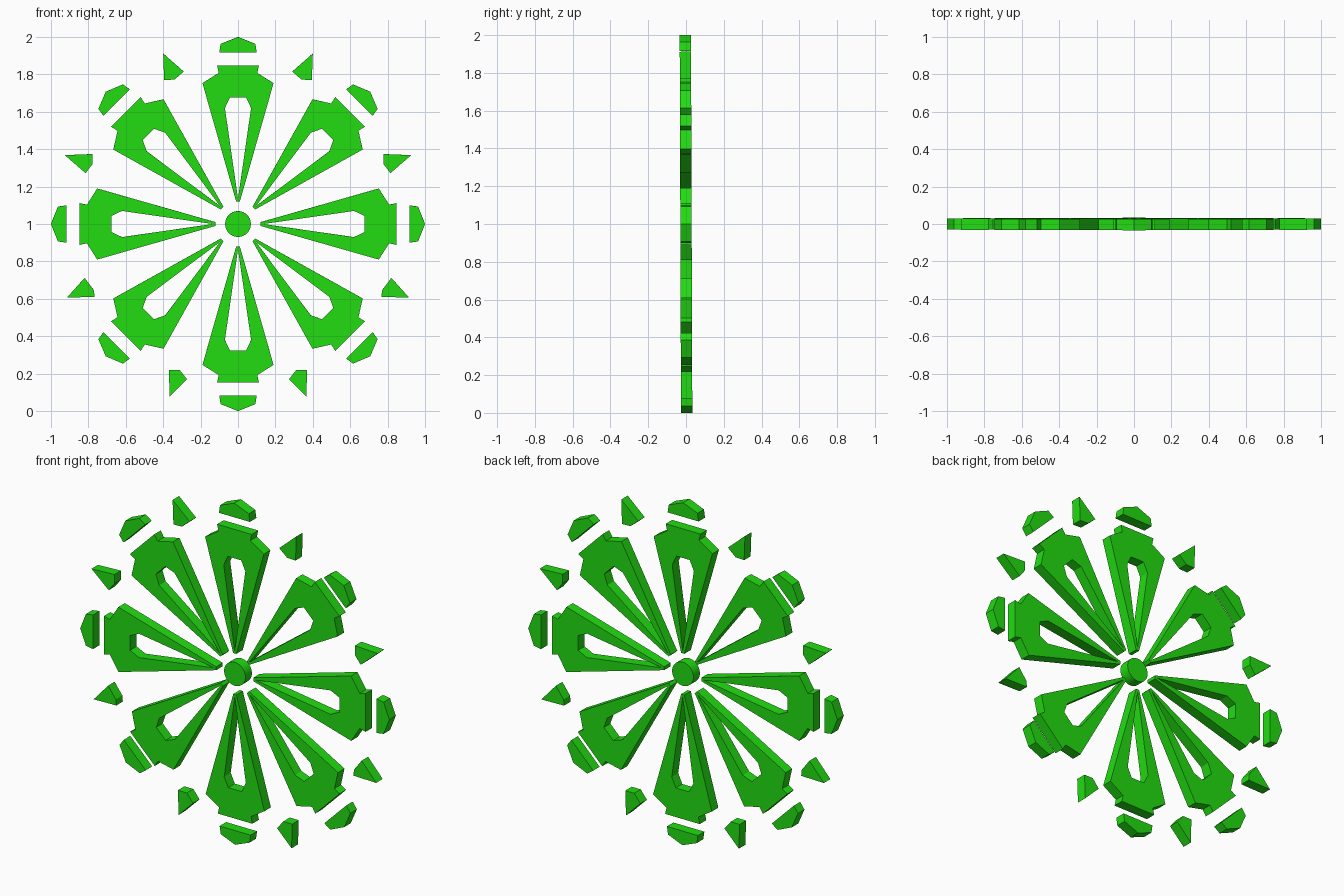
import bpy
import math

if "Cube" in bpy.data.objects:
    bpy.data.objects.remove(bpy.data.objects["Cube"])

HALF_DEPTH = 0.03
TILT = 0.0035  # the whole wheel leans very slightly forward

mat = bpy.data.materials.new("green")
mat.diffuse_color = (0.016, 0.72, 0.006, 1)
mat.use_nodes = True
mat.node_tree.nodes["Principled BSDF"].inputs["Base Color"].default_value = mat.diffuse_color


def rotate(points, angle):
    c, s = math.cos(angle), math.sin(angle)
    return [(x * c + y * s, y * c - x * s) for x, y in points]


def mirror_x(half):
    """Close a right-hand half outline with its mirror image."""
    return half + [(-x, y) for x, y in reversed(half) if abs(x) > 1e-6]


def plate(name, loops):
    """Flat plate from an outline and optional holes, standing upright at z = 1."""
    cu = bpy.data.curves.new(name, 'CURVE')
    cu.dimensions = '2D'
    cu.fill_mode = 'BOTH'
    cu.extrude = HALF_DEPTH
    for pts in loops:
        sp = cu.splines.new('POLY')
        sp.points.add(len(pts) - 1)
        for p, (x, y) in zip(sp.points, pts):
            p.co = (x, y, 0, 1)
        sp.use_cyclic_u = True
        sp.use_smooth = False
    ob = bpy.data.objects.new(name, cu)
    bpy.context.collection.objects.link(ob)
    ob.rotation_euler = (math.pi / 2 + TILT, 0, 0)
    ob.location = (0, 0, 1)
    bpy.ops.object.select_all(action='DESELECT')
    ob.select_set(True)
    bpy.context.view_layer.objects.active = ob
    bpy.ops.object.convert(target='MESH')
    ob = bpy.context.object
    ob.data.materials.clear()
    ob.data.materials.append(mat)
    return ob


# Round hub
hub = plate("hub", [[(0.069 * math.cos(i * math.tau / 32), 0.069 * math.sin(i * math.tau / 32))
                     for i in range(32)]])
bpy.ops.object.shade_smooth_by_angle(angle=math.radians(30))

# Eight open petals, each with a separate pointed tip
petal = mirror_x([(0.01, 0.12), (0.19, 0.753), (0.103, 0.808), (0.112, 0.847)])
slot = mirror_x([(0, 0.135), (0.07, 0.62), (0.043, 0.677)])
tip = mirror_x([(0.10, 0.917), (0.093, 0.963), (0, 1.0)])
for i in range(8):
    a = i * math.pi / 4
    plate(f"petal_{i}", [rotate(petal, a), rotate(slot, a)])
    plate(f"petal_tip_{i}", [rotate(tip, a)])

# Small shards between the tips, mirrored left and right
shards = {
    "upper_shard": [(0.40, 0.912), (0.395, 0.77), (0.34, 0.772), (0.29, 0.815)],
    "upper_side_shard": [(0.926, 0.368), (0.778, 0.374), (0.778, 0.32), (0.815, 0.272)],
    "lower_side_shard": [(0.914, -0.393), (0.767, -0.39), (0.77, -0.355), (0.82, -0.288)],
    "lower_shard": [(0.365, -0.923), (0.37, -0.78), (0.312, -0.78), (0.272, -0.83)],
}
for name, pts in shards.items():
    plate(name + "_right", [pts])
    plate(name + "_left", [[(-x, y) for x, y in reversed(pts)]])
